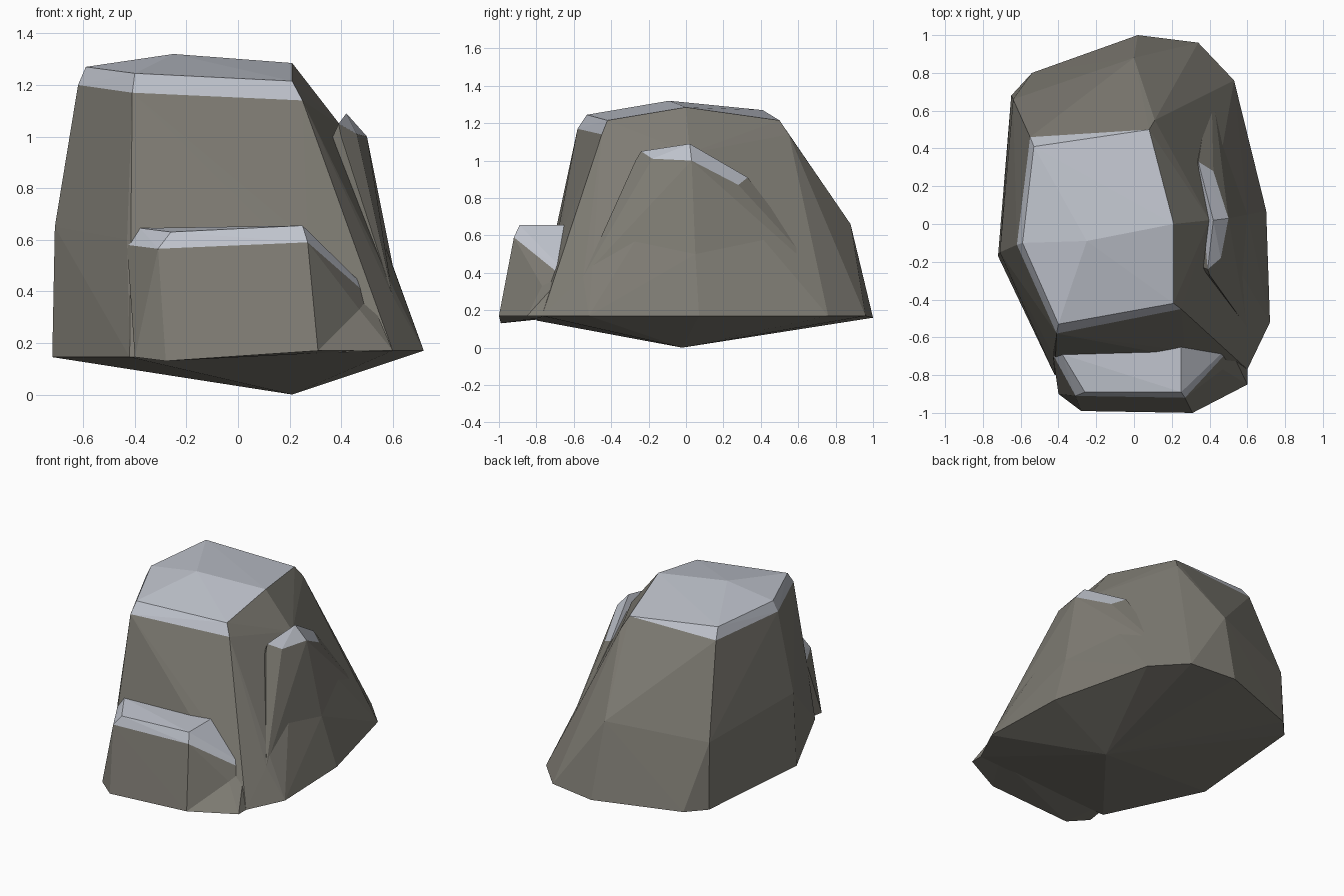
import bpy
import bmesh

cube = bpy.data.objects.get("Cube")
if cube:
    bpy.data.objects.remove(cube, do_unlink=True)


def material(name, rgb):
    mat = bpy.data.materials.new(name)
    mat.use_nodes = True
    mat.diffuse_color = (*rgb, 1)
    mat.node_tree.nodes["Principled BSDF"].inputs["Base Color"].default_value = (*rgb, 1)
    return mat


ROCK = material("warm grey rock", (0.21, 0.2, 0.172))
SNOW = material("pale blue grey cap", (0.53, 0.555, 0.615))


def boulder(name, stone, rim=(), cap=()):
    """Faceted solid around stone, rim and cap corners; faces above the rim take the cap colour."""
    bm = bmesh.new()
    kind = bm.verts.layers.int.new("kind")
    for level, corners in enumerate((stone, rim, cap)):
        for corner in corners:
            bm.verts.new(corner)[kind] = level
    bmesh.ops.convex_hull(bm, input=bm.verts[:])
    bmesh.ops.delete(bm, geom=[v for v in bm.verts if not v.link_faces], context="VERTS")
    bmesh.ops.recalc_face_normals(bm, faces=bm.faces[:])
    for face in bm.faces:
        levels = [v[kind] for v in face.verts]
        face.material_index = int(min(levels) > 0 and max(levels) == 2)
    bm.verts.layers.int.remove(kind)
    mesh = bpy.data.meshes.new(name)
    bm.to_mesh(mesh)
    bm.free()
    mesh.materials.append(ROCK)
    mesh.materials.append(SNOW)
    obj = bpy.data.objects.new(name, mesh)
    bpy.context.collection.objects.link(obj)
    return obj


# Main rock with its pointed underside, base outline, waist and capped summit
base = [(-.72, -.17, .145), (-.42, -.8, .145), (.6, -.77, .17), (.72, -.52, .17),
        (.7, .07, .17), (.53, .76, .17), (.34, .96, .17), (.02, 1, .16),
        (-.54, .8, .15), (-.65, .68, .15)]
waist = [(-.71, -.15, .65), (-.43, -.69, .6), (.27, -.67, .6), (.5, -.66, .4),
         (.6, -.55, .38), (.6, .05, .5), (.4, .02, 1.04), (.41, .75, .36),
         (.3, .82, .4), (0, .88, .66), (-.64, .66, .6)]
boulder("main_rock", [(.21, -.02, 0)] + base + waist,
        rim=[(-.62, -.11, 1.2), (-.41, -.58, 1.17), (.25, -.45, 1.14),
             (.26, 0, 1.21), (.11, .55, 1.14), (-.55, .46, 1.2)],
        cap=[(-.59, -.1, 1.27), (-.4, -.53, 1.245), (.21, -.42, 1.215),
             (.21, 0, 1.285), (.08, .5, 1.215), (-.53, .41, 1.27), (-.25, -.09, 1.32)])

# Front ledge, its cap running down on one side
boulder("front_ledge",
        [(-.4, -.9, .145), (-.28, -.99, .13), (.31, -1, .17), (.5, -.7, .17), (-.38, -.6, .17)],
        rim=[(-.43, -.69, .58), (-.31, -.91, .565), (.27, -.92, .59),
             (.47, -.77, .33), (.51, -.66, .38)],
        cap=[(-.38, -.69, .645), (-.26, -.89, .63), (.25, -.89, .655),
             (.25, -.64, .655), (.5, -.65, .41)])

# Small toe at the foot of the front ledge
boulder("ledge_toe", [(.31, -1, .17), (.6, -.85, .17), (.6, -.77, .17),
                      (.47, -.77, .33), (.51, -.66, .38), (.3, -.7, .17)])

# Narrow side shoulder with its bent cap
boulder("side_shoulder",
        [(.6, -.55, .38), (.6, .05, .5), (.41, .75, .36), (.3, -.2, .85), (.25, .3, .7)],
        rim=[(.4, -.27, 1), (.48, -.18, .94), (.51, .02, .925), (.43, .31, .79), (.36, .36, .83)],
        cap=[(.39, -.24, 1.05), (.46, -.18, 1.01), (.5, .03, 1),
             (.42, .28, .87), (.34, .33, .91), (.42, .02, 1.09)])
